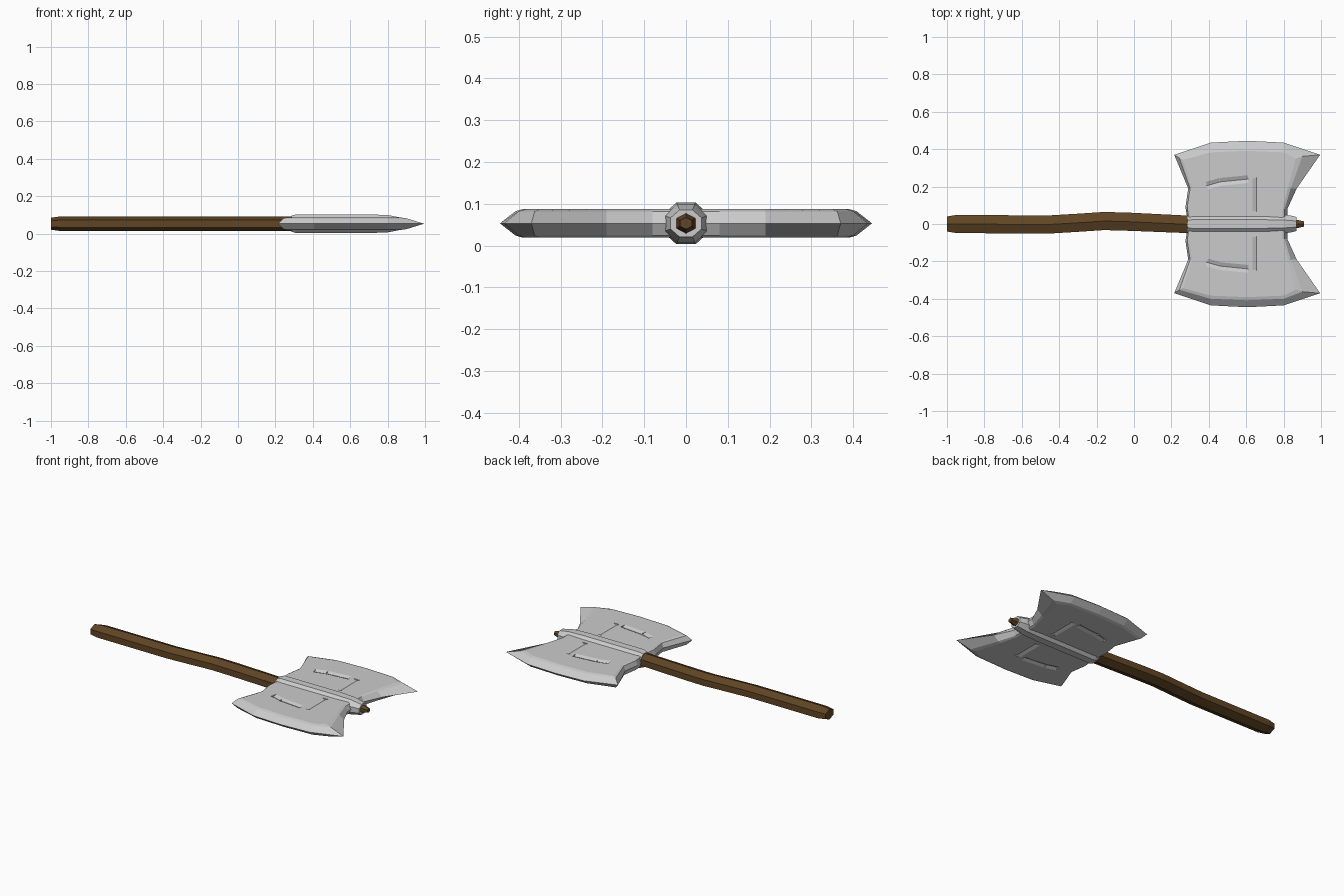
import bpy, bmesh
from math import cos, sin, pi, atan2, hypot

if "Cube" in bpy.data.objects:
    bpy.data.objects.remove(bpy.data.objects["Cube"])

ZC = 0.053  # mid height of the axe


def loft(name, rings, mat=None):
    """Closed skin through equal-length rings of points, capped at both ends."""
    bm = bmesh.new()
    vs = [[bm.verts.new(p) for p in r] for r in rings]
    n = len(rings[0])
    for a, b in zip(vs, vs[1:]):
        for i in range(n):
            bm.faces.new((a[i], a[(i + 1) % n], b[(i + 1) % n], b[i]))
    bm.faces.new(vs[0])
    bm.faces.new(vs[-1])
    bmesh.ops.recalc_face_normals(bm, faces=bm.faces)
    me = bpy.data.meshes.new(name)
    bm.to_mesh(me)
    bm.free()
    ob = bpy.data.objects.new(name, me)
    bpy.context.collection.objects.link(ob)
    if mat:
        me.materials.append(mat)
    return ob


def ring(x, yc, ry, rz, n, phase):
    return [(x, yc + ry * cos(2 * pi * i / n + phase),
             ZC + rz * sin(2 * pi * i / n + phase)) for i in range(n)]


wood = bpy.data.materials.new("wood")
wood.diffuse_color = (0.12, 0.06, 0.018, 1)
wood.use_nodes = True
wood.node_tree.nodes["Principled BSDF"].inputs["Base Color"].default_value = wood.diffuse_color

# Handle: bent hexagonal shaft (x, y centre, y radius, z radius)
shaft = [(-1, 0, .046, .032), (-.95, 0, .056, .039), (-.46, -.003, .056, .039),
         (-.31, .006, .056, .039), (-.16, .016, .056, .039), (-.02, .012, .056, .039),
         (.29, -.002, .054, .039), (.8, 0, .032, .03), (.87, 0, .026, .024),
         (.91, 0, .016, .014)]
loft("handle", [ring(x, y, ry, rz, 6, pi / 6) for x, y, ry, rz in shaft], wood)

# Socket: octagonal collar around the shaft
socket = [(.285, .05, .046), (.31, .06, .054), (.7, .06, .054), (.8, .055, .05),
          (.84, .048, .042), (.87, .04, .035)]
loft("socket", [ring(x, 0, ry, rz, 8, pi / 8) for x, ry, rz in socket])

# Blade outlines: sharp edge, shoulder, flat face
edge = [(.29, .0), (.275, .09), (.29, .19), (.215, .37), (.41, .435), (.605, .445),
        (.8, .435), (.995, .37), (.87, .19), (.82, .08), (.82, .0)]
shoulder = [(.295, .0), (.285, .09), (.3, .19), (.243, .352), (.41, .4), (.605, .408),
            (.8, .4), (.9, .362), (.838, .19), (.805, .08), (.805, .0)]
face = [(.305, .0), (.295, .09), (.31, .19), (.262, .343), (.41, .383), (.605, .391),
        (.8, .383), (.865, .35), (.822, .19), (.795, .08), (.795, .0)]
layers = [(face, -.034), (shoulder, -.029), (edge, 0), (shoulder, .029), (face, .034)]

# Engraved grooves on each blade: start and end
grooves = [((.39, .205), (.46, .225)), ((.46, .225), (.61, .24)), ((.655, .07), (.655, .245))]

for side, label in ((1, "rear"), (-1, "front")):
    blade = loft(label + "_blade",
                 [[(x, side * y, ZC + z) for x, y in pts] for pts, z in layers])
    for k, (a, b) in enumerate(grooves):
        for top in (1, -1):
            dx, dy = b[0] - a[0], side * (b[1] - a[1])
            length = hypot(dx, dy)
            nx, ny = -dy / length, dx / length
            rings = []
            for px, py in (a, b):
                py *= side
                rings.append([(px + nx * w, py + ny * w, ZC + top * (.034 + h))
                              for w, h in ((-.03, .004), (0, -.009), (.03, .004))])
            cutter = loft("groove_cutter", rings)
            cutter.hide_render = True
            cutter.hide_viewport = True
            mod = blade.modifiers.new("groove", 'BOOLEAN')
            mod.operation = 'DIFFERENCE'
            mod.solver = 'EXACT'
            mod.object = cutter
